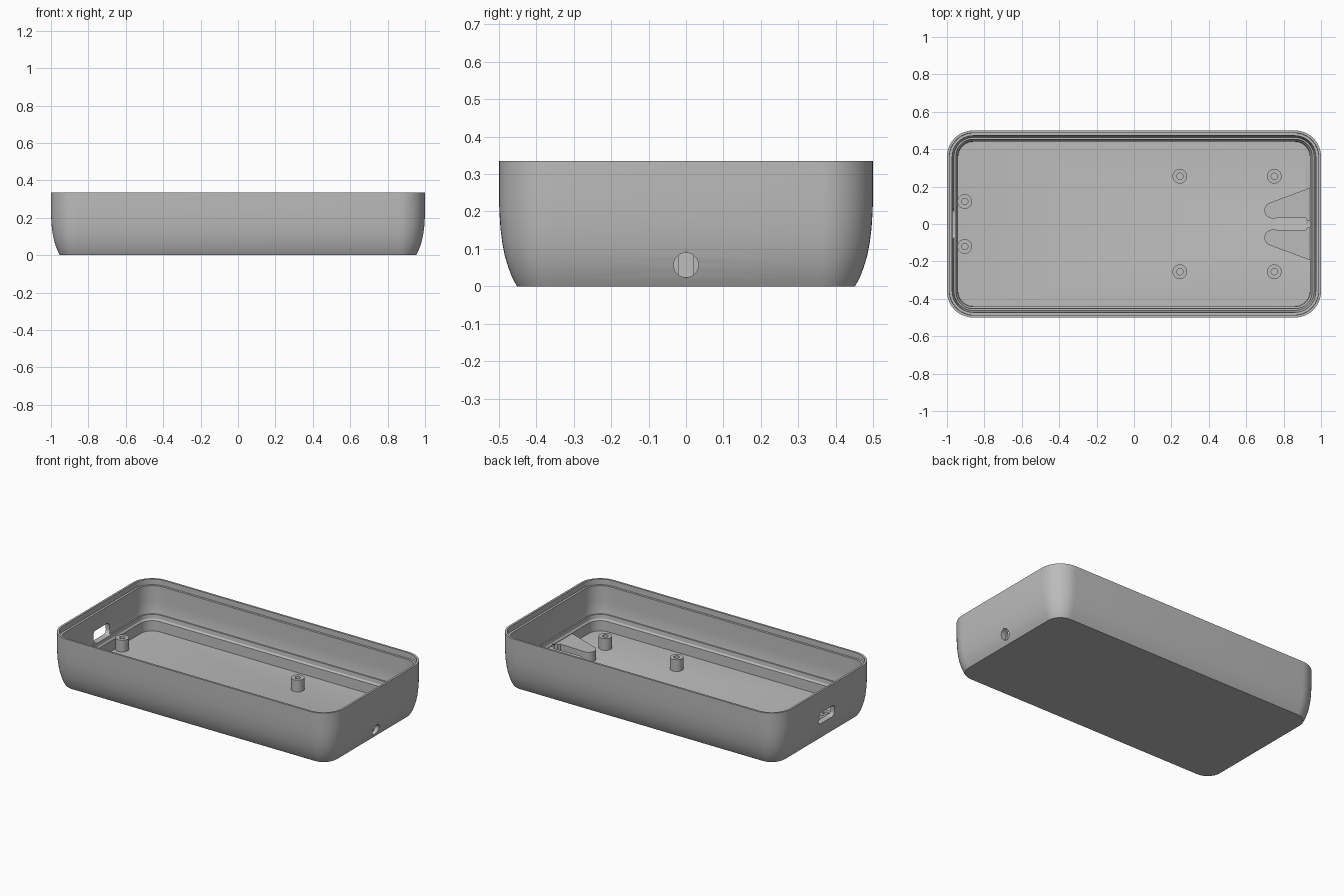
import bpy, bmesh, math
from mathutils import Vector

if "Cube" in bpy.data.objects:
    bpy.data.objects.remove(bpy.data.objects["Cube"])

grey = bpy.data.materials.new("plastic grey")
grey.diffuse_color = (0.5, 0.5, 0.5, 1)
grey.use_nodes = True
grey.node_tree.nodes["Principled BSDF"].inputs["Base Color"].default_value = grey.diffuse_color


def make_object(name, bm):
    bmesh.ops.recalc_face_normals(bm, faces=bm.faces)
    mesh = bpy.data.meshes.new(name)
    bm.to_mesh(mesh)
    bm.free()
    mesh.materials.append(grey)
    obj = bpy.data.objects.new(name, mesh)
    bpy.context.collection.objects.link(obj)
    return obj


def activate(obj):
    bpy.ops.object.select_all(action='DESELECT')
    obj.select_set(True)
    bpy.context.view_layer.objects.active = obj


def smooth(obj, angle=25):
    activate(obj)
    bpy.ops.object.shade_smooth_by_angle(angle=math.radians(angle))


def rounded_rect(hx, hy, r, steps=12):
    """Counter-clockwise outline of a rounded rectangle."""
    pts = []
    for i, (sx, sy) in enumerate([(1, 1), (-1, 1), (-1, -1), (1, -1)]):
        for k in range(steps + 1):
            a = math.pi / 2 * (i + k / steps)
            pts.append((sx * (hx - r) + r * math.cos(a),
                        sy * (hy - r) + r * math.sin(a)))
    return pts


def loft(name, rings, closed=False):
    """Bridge equal-length point rings; cap the ends unless closed."""
    bm = bmesh.new()
    loops = [[bm.verts.new(p) for p in ring] for ring in rings]
    pairs = list(zip(loops, loops[1:]))
    if closed:
        pairs.append((loops[-1], loops[0]))
    for a, b in pairs:
        n = len(a)
        for i in range(n):
            j = (i + 1) % n
            bm.faces.new((a[i], a[j], b[j], b[i]))
    if not closed:
        bm.faces.new(loops[0])
        bm.faces.new(loops[-1])
    return make_object(name, bm)


def cut(obj, cutter):
    mod = obj.modifiers.new("cut", 'BOOLEAN')
    mod.operation = 'DIFFERENCE'
    mod.solver = 'EXACT'
    mod.object = cutter
    activate(obj)
    bpy.ops.object.modifier_apply(modifier=mod.name)
    bpy.data.objects.remove(cutter)


# Tray shell: (inset from the outer outline, height), outside up then inside down
profile = [(0.048, 0), (0.036, 0.022), (0.025, 0.05), (0.016, 0.08),
           (0.009, 0.115), (0.004, 0.155), (0.001, 0.2), (0, 0.25), (0, 0.335),
           (0.013, 0.335), (0.014, 0.3), (0.028, 0.3), (0.03, 0.2),
           (0.033, 0.15), (0.038, 0.125), (0.047, 0.125), (0.05, 0.1),
           (0.058, 0.09), (0.06, 0.025)]
shell = loft("tray_shell", [
    [(x, y, z) for x, y in rounded_rect(1 - d, 0.5 - d, 0.14 - d)]
    for d, z in profile])

# Cable hole in the right wall, with a small peak on top
hole = [(0.033 * math.cos(a), 0.057 + 0.033 * math.sin(a))
        for a in (math.pi / 2 + math.tau * k / 32 for k in range(32))]
hole[0] = (0, 0.095)
cut(shell, loft("hole_cutter", [[(x, y, z) for y, z in hole] for x in (0.92, 1.1)]))

# Connector slot in the left wall
slot = rounded_rect(0.082, 0.037, 0.025, 6)
cut(shell, loft("slot_cutter", [[(x, y, z + 0.158) for y, z in slot]
                                for x in (-1.1, -0.9)]))
smooth(shell)


# Screw posts with a bored hole
def post(x, y):
    def ring(r, z):
        return [(x + r * math.cos(math.tau * k / 32),
                 y + r * math.sin(math.tau * k / 32), z) for k in range(32)]
    obj = loft("screw_post", [ring(0.039, 0.024), ring(0.039, 0.1),
                              ring(0.017, 0.1), ring(0.017, 0.024)], closed=True)
    smooth(obj)


for side in (1, -1):
    for px, py in [(0.245, 0.255), (0.75, 0.255), (-0.905, 0.12)]:
        post(px, py * side)

    # Cable clamp wedge: rounded nose, flared back, pinch tooth beside the hole
    nose = [(0.74 + 0.043 * math.cos(a), 0.073 + 0.043 * math.sin(a))
            for a in (math.radians(110 + 160 * k / 12) for k in range(13))]
    outline = nose + [(0.915, 0.036), (0.925, 0.02), (0.945, 0.02), (0.945, 0.195)]
    clamp = loft("cable_clamp", [[(x, y * side, z) for x, y in outline]
                                 for z in (0.024, 0.087)])
    smooth(clamp)
